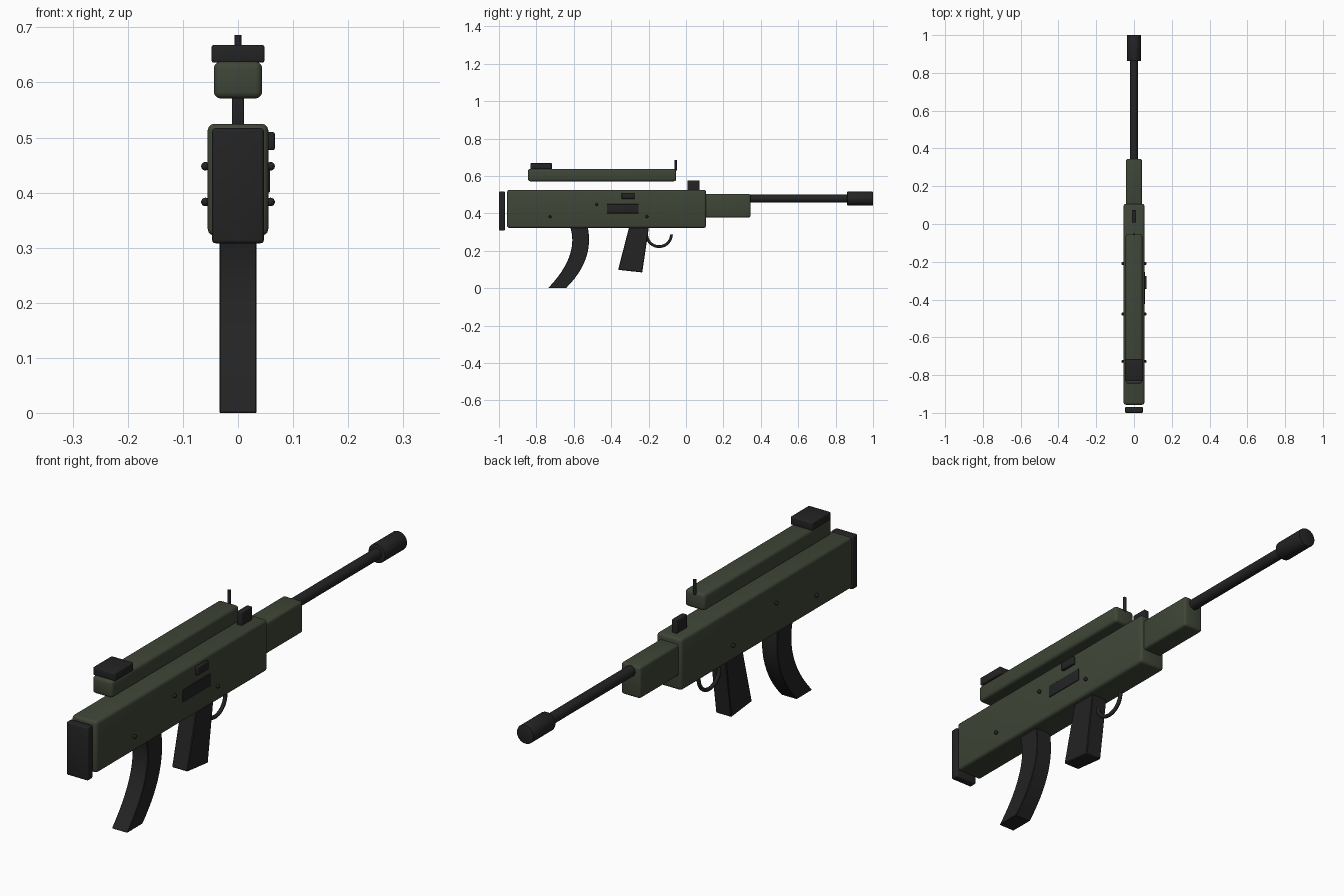
import bpy, bmesh, math
from mathutils import Vector

if "Cube" in bpy.data.objects:
    bpy.data.objects.remove(bpy.data.objects["Cube"])


def material(name, rgb):
    m = bpy.data.materials.new(name)
    m.diffuse_color = (*rgb, 1)
    m.use_nodes = True
    m.node_tree.nodes["Principled BSDF"].inputs["Base Color"].default_value = m.diffuse_color
    return m


GREEN = material("olive green", (0.050, 0.060, 0.038))
BLACK = material("matte black", (0.017, 0.017, 0.017))


def finish(name, bm, mat, bevel=0, segments=3):
    bmesh.ops.recalc_face_normals(bm, faces=bm.faces)
    me = bpy.data.meshes.new(name)
    bm.to_mesh(me)
    bm.free()
    me.materials.append(mat)
    ob = bpy.data.objects.new(name, me)
    bpy.context.collection.objects.link(ob)
    bpy.ops.object.select_all(action='DESELECT')
    ob.select_set(True)
    bpy.context.view_layer.objects.active = ob
    if bevel:
        b = ob.modifiers.new("bevel", 'BEVEL')
        b.width, b.segments, b.limit_method = bevel, segments, 'ANGLE'
        b.angle_limit = math.radians(50)
        bpy.ops.object.modifier_apply(modifier=b.name)
    bpy.ops.object.shade_smooth_by_angle(angle=math.radians(35))
    return ob


def box(name, x, y, z, mat, bevel=0):
    """Box from (min, max) ranges."""
    bm = bmesh.new()
    bmesh.ops.create_cube(bm, size=1)
    for v in bm.verts:
        v.co = Vector([(r[0] + r[1]) / 2 + c * (r[1] - r[0]) for c, r in zip(v.co, (x, y, z))])
    return finish(name, bm, mat, bevel)


def rod(name, radius, a, b, mat, sides=32, bevel=0):
    """Cylinder between two points."""
    a, b = Vector(a), Vector(b)
    bm = bmesh.new()
    bmesh.ops.create_cone(bm, cap_ends=True, segments=sides, radius1=radius,
                          radius2=radius, depth=(b - a).length)
    q = (b - a).to_track_quat('Z', 'Y')
    for v in bm.verts:
        v.co = q @ v.co + (a + b) / 2
    return finish(name, bm, mat, bevel, 2)


def strip(name, front, rear, half, mat, bevel=0):
    """Solid between a front and a rear (y, z) edge line, extruded across x."""
    bm = bmesh.new()
    rings = [[bm.verts.new((x, *p)) for p, x in
              ((f, -half), (f, half), (r, half), (r, -half))] for f, r in zip(front, rear)]
    for p, q in zip(rings, rings[1:]):
        for i in range(4):
            bm.faces.new((p[i], p[(i + 1) % 4], q[(i + 1) % 4], q[i]))
    bm.faces.new(rings[0])
    bm.faces.new(rings[-1])
    return finish(name, bm, mat, bevel, 1)


def quad_curve(p0, p1, p2, n=12):
    return [tuple((1 - t) ** 2 * a + 2 * t * (1 - t) * b + t * t * c
                  for a, b, c in zip(p0, p1, p2)) for t in (i / n for i in range(n + 1))]


# main body
box("receiver", (-.055, .055), (-.957, .107), (.322, .525), GREEN, .012)
box("handguard", (-.042, .042), (.09, .345), (.378, .503), GREEN, .01)
box("top_rail", (-.044, .044), (-.845, -.053), (.571, .638), GREEN, .012)
box("butt_plate", (-.047, .047), (-1, -.968), (.308, .517), BLACK, .006)

# barrel
rod("barrel", .021, (0, .33, .479), (0, .9, .479), BLACK)
rod("muzzle", .037, (0, .862, .479), (0, 1, .479), BLACK, bevel=.003)

# sights
box("rear_sight", (-.048, .048), (-.832, -.717), (.636, .668), BLACK, .004)
rod("front_sight_post", .0065, (0, -.054, .628), (0, -.054, .686), BLACK, 16)
box("sight_block", (-.011, .011), (.008, .073), (.515, .576), BLACK, .003)

# right side details
box("ejection_port", (.05, .058), (-.423, -.253), (.4, .449), BLACK, .002)
box("charging_handle", (.05, .067), (-.344, -.275), (.477, .51), BLACK, .004)

# pins on both sides
for i, (y, z) in enumerate(((-.727, .383), (-.477, .448), (-.209, .383))):
    for side, s in (("left", -1), ("right", 1)):
        bm = bmesh.new()
        bmesh.ops.create_uvsphere(bm, u_segments=16, v_segments=10, radius=.0078)
        bmesh.ops.translate(bm, verts=bm.verts, vec=(s * .0592, y, z))
        finish(f"pin_{side}_{i + 1}", bm, BLACK)

# curved magazine and slanted grip
strip("magazine", quad_curve((-.527, .335), (-.485, .155), (-.642, 0)),
      quad_curve((-.622, .335), (-.565, .18), (-.737, 0)), .034, BLACK, .002)
strip("grip", [(-.197, .335), (-.234, .084)], [(-.302, .335), (-.363, .098)], .034, BLACK, .003)

# trigger guard: half ring swept by a small circle
bm = bmesh.new()
rings = []
for i in range(25):
    a = math.pi + math.pi * i / 24
    ring = []
    for j in range(12):
        b = math.tau * j / 12
        r = .066 + .0075 * math.cos(b)
        ring.append(bm.verts.new((.0075 * math.sin(b), -.144 + r * math.cos(a), .288 + r * math.sin(a))))
    rings.append(ring)
for p, q in zip(rings, rings[1:]):
    for j in range(12):
        bm.faces.new((p[j], p[(j + 1) % 12], q[(j + 1) % 12], q[j]))
bm.faces.new(rings[0])
bm.faces.new(rings[-1])
finish("trigger_guard", bm, BLACK)
